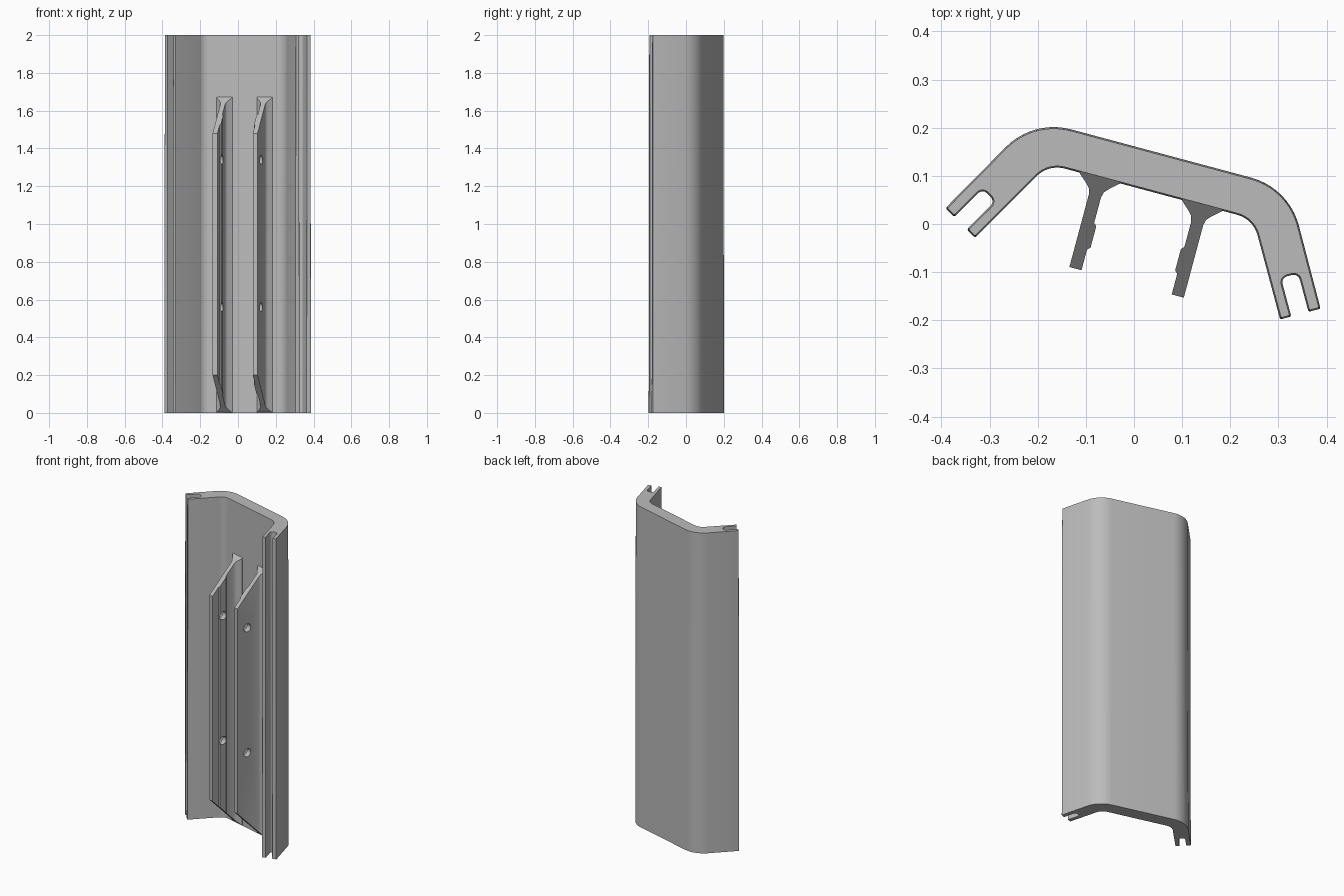
import bpy, bmesh, math
from mathutils import Vector, Matrix

if "Cube" in bpy.data.objects:
    bpy.data.objects.remove(bpy.data.objects["Cube"])

GREY = (0.5, 0.5, 0.5, 1)
mat = bpy.data.materials.new("light grey")
mat.use_nodes = True
mat.diffuse_color = GREY
mat.node_tree.nodes["Principled BSDF"].inputs["Base Color"].default_value = GREY

HEIGHT = 2.0
# The section is symmetric in its own frame, then turned about z
FRAME = Matrix.Rotation(math.radians(-15), 4, "Z") @ Matrix.Translation((0.0165, 0, 0))


def rounded(corners, steps=10):
    """Replace each (point, radius) corner of a closed loop by an arc."""
    out = []
    for i, (p, r) in enumerate(corners):
        a = (corners[i - 1][0] - p).normalized()
        b = (corners[(i + 1) % len(corners)][0] - p).normalized()
        half = a.angle(b) / 2
        if r == 0:
            out.append(p)
            continue
        centre = p + (a + b).normalized() * (r / math.sin(half))
        start = p + a * (r / math.tan(half)) - centre
        end = p + b * (r / math.tan(half)) - centre
        sweep = start.angle_signed(end)
        n = steps if r > 0.03 else 4
        for k in range(n + 1):
            t = -sweep * k / n
            out.append(centre + Matrix.Rotation(t, 2) @ start)
    return out


def inset(loop, d):
    """Shrink a clockwise or anticlockwise loop by a small distance."""
    area = sum(p.cross(loop[(i + 1) % len(loop)]) for i, p in enumerate(loop))
    s = math.copysign(d, area)
    out = []
    for i, p in enumerate(loop):
        t = (loop[(i + 1) % len(loop)] - loop[i - 1]).normalized()
        out.append(p + Vector((-t.y, t.x)) * s)
    return out


def prism(name, bottom, top, z_low, z_high):
    """Join two matching loops; z_low and z_high give z from a loop point."""
    bm = bmesh.new()
    low = [bm.verts.new((p.x, p.y, z_low(p))) for p in bottom]
    high = [bm.verts.new((p.x, p.y, z_high(p))) for p in top]
    bm.faces.new(low)
    bm.faces.new(high)
    for i in range(len(low)):
        j = (i + 1) % len(low)
        bm.faces.new((low[i], low[j], high[j], high[i]))
    bmesh.ops.recalc_face_normals(bm, faces=bm.faces)
    mesh = bpy.data.meshes.new(name)
    bm.to_mesh(mesh)
    bm.free()
    ob = bpy.data.objects.new(name, mesh)
    ob.matrix_world = FRAME
    mesh.materials.append(mat)
    bpy.context.collection.objects.link(ob)
    return ob


# Bent wall with a slotted end on each arm: right half, then mirrored
along = Vector((0.5, -0.866))
across = Vector((0.866, 0.5))
tip_in = Vector((0.328, -0.113))
tip_out = tip_in + across * 0.087
slot_out = tip_out - across * 0.026
slot_in = tip_in + across * 0.024
depth = along * 0.083
half = [
    (Vector((0.275, 0.156)), 0.14),
    (tip_out, 0.004),
    (slot_out, 0.004),
    (slot_out - depth, 0.013),
    (slot_in - depth, 0.013),
    (slot_in, 0.004),
    (tip_in, 0.004),
    (Vector((0.22, 0.074)), 0.06),
]
mirror = [(Vector((-p.x, p.y)), r) for p, r in reversed(half)]
outline = rounded(half + mirror)
wall = prism("bent_wall", outline, inset(outline, 0.003),
             lambda p: 0.0, lambda p: HEIGHT)

# Ribs with sloped ends, a flared root and a raised strip on the inner side
ROOT_Y, TIP_Y = 0.074, -0.121


def rib_low(p):
    return max(0.0, 0.2 * (ROOT_Y - p.y) / (ROOT_Y - TIP_Y))


def rib_high(p):
    return 1.67 - 0.19 * (ROOT_Y - p.y) / (ROOT_Y - TIP_Y)


flare = [(0.013, 0.035), (0.016, 0.047), (0.024, 0.056), (0.043, 0.073), (0.043, 0.08)]
strip = [(0.013, -0.077), (0.019, -0.071), (0.019, -0.025), (0.013, -0.019)]
inner_side = [(0.013, TIP_Y)] + strip + flare
outer_side = [(-x, y) for x, y in reversed(flare)] + [(-0.013, TIP_Y)]

ribs = []
for side, label in ((-1, "right"), (1, "left")):
    loop = [Vector((side * (0.11 - x), y)) for x, y in inner_side + outer_side]
    ribs.append(prism(label + "_rib", loop, loop, rib_low, rib_high))

# Screw holes through both ribs
bm = bmesh.new()
for z in (0.56, 1.34):
    place = Matrix.Translation((0, -0.048, z)) @ Matrix.Rotation(math.pi / 2, 4, "Y")
    bmesh.ops.create_cone(bm, cap_ends=True, segments=24, radius1=0.025,
                          radius2=0.025, depth=0.5, matrix=place)
mesh = bpy.data.meshes.new("hole_cutter")
bm.to_mesh(mesh)
bm.free()
cutter = bpy.data.objects.new("hole_cutter", mesh)
cutter.matrix_world = FRAME
mesh.materials.append(mat)
bpy.context.collection.objects.link(cutter)
cutter.hide_render = True
cutter.display_type = "WIRE"

for rib in ribs:
    cut = rib.modifiers.new("holes", "BOOLEAN")
    cut.operation = "DIFFERENCE"
    cut.solver = "EXACT"
    cut.object = cutter
    bpy.context.view_layer.objects.active = rib
    rib.select_set(True)
    bpy.ops.object.modifier_apply(modifier=cut.name)
    rib.select_set(False)
bpy.data.objects.remove(cutter)

# Smooth the rounded bends, keep the edges sharp
bpy.ops.object.select_all(action="DESELECT")
for ob in [wall] + ribs:
    ob.select_set(True)
bpy.context.view_layer.objects.active = wall
bpy.ops.object.shade_smooth_by_angle(angle=math.radians(30))
